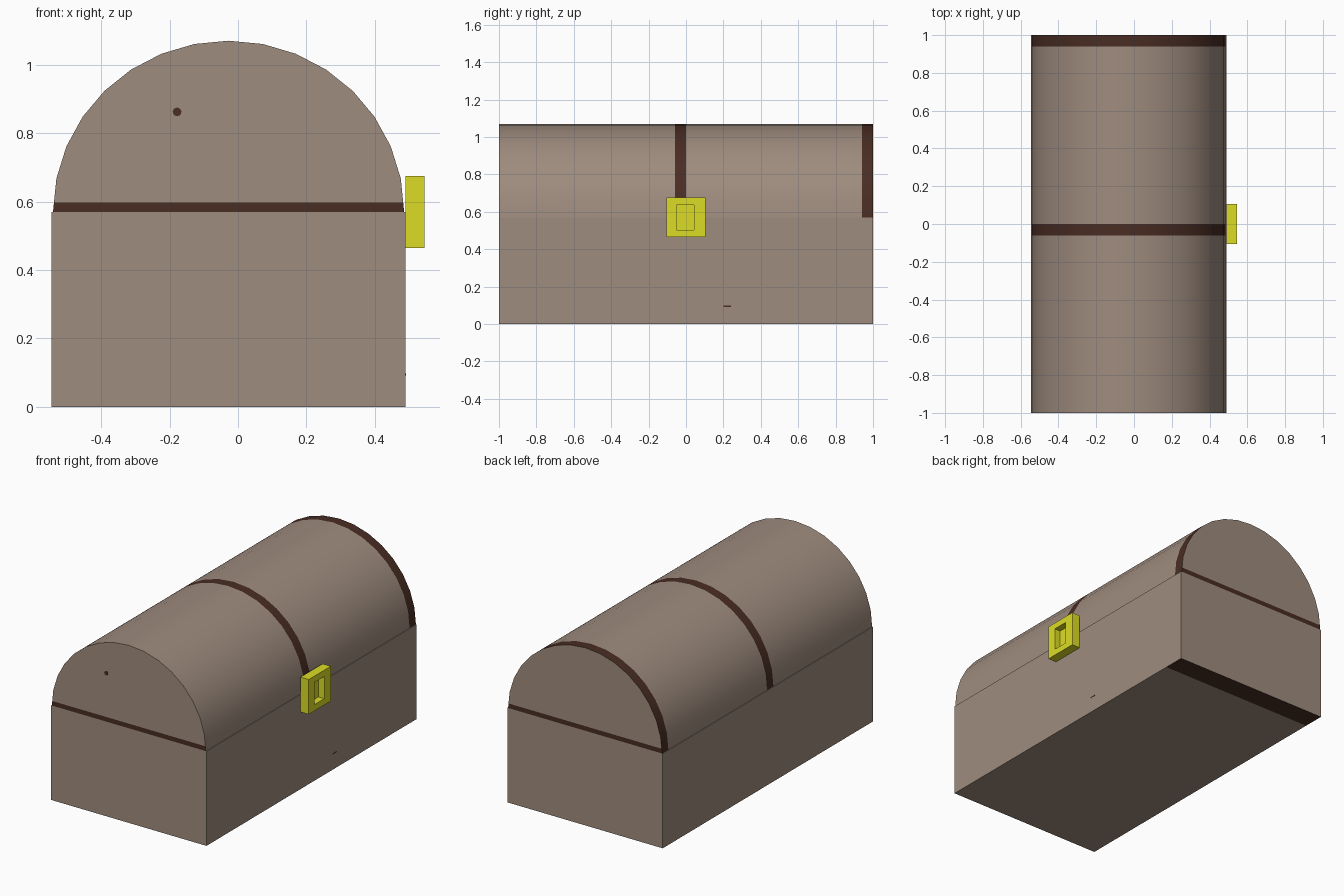
import bpy, bmesh, math
from mathutils import Vector

if "Cube" in bpy.data.objects:
    bpy.data.objects.remove(bpy.data.objects["Cube"])


def material(name, rgb):
    m = bpy.data.materials.new(name)
    m.diffuse_color = (*rgb, 1.0)
    m.use_nodes = True
    m.node_tree.nodes["Principled BSDF"].inputs["Base Color"].default_value = m.diffuse_color
    return m


WOOD = material("weathered_wood", (0.345, 0.262, 0.210))
DARK = material("dark_brown_band", (0.066, 0.026, 0.017))
YELLOW = material("yellow_metal", (0.72, 0.72, 0.019))


def finish(name, bm, mats):
    bmesh.ops.recalc_face_normals(bm, faces=bm.faces)
    me = bpy.data.meshes.new(name)
    bm.to_mesh(me)
    bm.free()
    for m in mats:
        me.materials.append(m)
    ob = bpy.data.objects.new(name, me)
    bpy.context.collection.objects.link(ob)
    return ob


def box(x0, x1, y0, y1, z0, z1):
    bm = bmesh.new()
    bmesh.ops.create_cube(bm, size=1)
    for v in bm.verts:
        v.co = Vector((x1 if v.co.x > 0 else x0,
                       y1 if v.co.y > 0 else y0,
                       z1 if v.co.z > 0 else z0))
    return bm


def cut(bm, faces, co, no):
    """Slice only the given faces along a plane."""
    geom = set(faces)
    for f in faces:
        geom.update(f.edges)
        geom.update(f.verts)
    bmesh.ops.bisect_plane(bm, geom=list(geom), dist=1e-5, plane_co=co, plane_no=no)


CX, RIM = -0.0275, 0.57

# chest body, with a dark strip under the back edge
bm = box(-0.545, 0.49, -1, 1, 0, RIM)
bm.normal_update()
cut(bm, [f for f in bm.faces if f.normal.z < -0.9], (0, 0.87, 0), (0, 1, 0))
bm.normal_update()
for f in bm.faces:
    if f.normal.z < -0.9 and f.calc_center_median().y > 0.87:
        f.material_index = 1
finish("chest_body", bm, [WOOD, DARK])

# barrel lid: half-round profile swept through the band edges
bm = bmesh.new()
stations = (-1, -0.06, 0, 0.94, 1)
N = 16
rings = [[bm.verts.new((CX + 0.513 * math.cos(math.pi * i / N), y,
                        RIM + 0.5 * math.sin(math.pi * i / N)))
          for i in range(N + 1)] for y in stations]
for s, (a, b) in enumerate(zip(rings, rings[1:])):
    for i in range(N):
        f = bm.faces.new((a[i], a[i + 1], b[i + 1], b[i]))
        f.material_index = s % 2
    bm.faces.new((a[0], b[0], b[N], a[N]))
ends = [bm.faces.new(rings[0]), bm.faces.new(rings[-1])]
cut(bm, ends, (0, 0, 0.598), (0, 0, 1))
bm.normal_update()
for f in bm.faces:
    if abs(f.normal.y) > 0.9:
        f.material_index = int(f.calc_center_median().z < 0.598)
lid = finish("barrel_lid", bm, [WOOD, DARK])
bpy.context.view_layer.objects.active = lid
lid.select_set(True)
bpy.ops.object.shade_smooth_by_angle(angle=math.radians(30))
lid.select_set(False)

# latch plate with a recessed keyhole pocket
bm = box(0.49, 0.545, -0.105, 0.105, 0.465, 0.675)
bm.normal_update()
face = next(f for f in bm.faces if f.normal.x > 0.9)
bmesh.ops.inset_individual(bm, faces=[face], thickness=0.03)
for v in face.verts:
    v.co.y = 0.043 if v.co.y > 0 else -0.05
    v.co.z = 0.637 if v.co.z > RIM else 0.503
pocket = bmesh.ops.extrude_face_region(bm, geom=[face])["geom"]
bmesh.ops.translate(bm, vec=(-0.04, 0, 0),
                    verts=[g for g in pocket if isinstance(g, bmesh.types.BMVert)])
if face.is_valid:
    bmesh.ops.delete(bm, geom=[face], context='FACES_ONLY')
finish("latch", bm, [YELLOW])

# small dark knot on the front and a scratch on the right side
bm = bmesh.new()
bmesh.ops.create_cone(bm, cap_ends=True, segments=8, radius1=0.013, radius2=0.013, depth=0.002)
for v in bm.verts:
    v.co = Vector((v.co.x - 0.178, v.co.z - 1.0, v.co.y + 0.862))
finish("wood_knot", bm, [DARK])
finish("wood_scratch", box(0.489, 0.491, 0.2, 0.24, 0.092, 0.098), [DARK])
